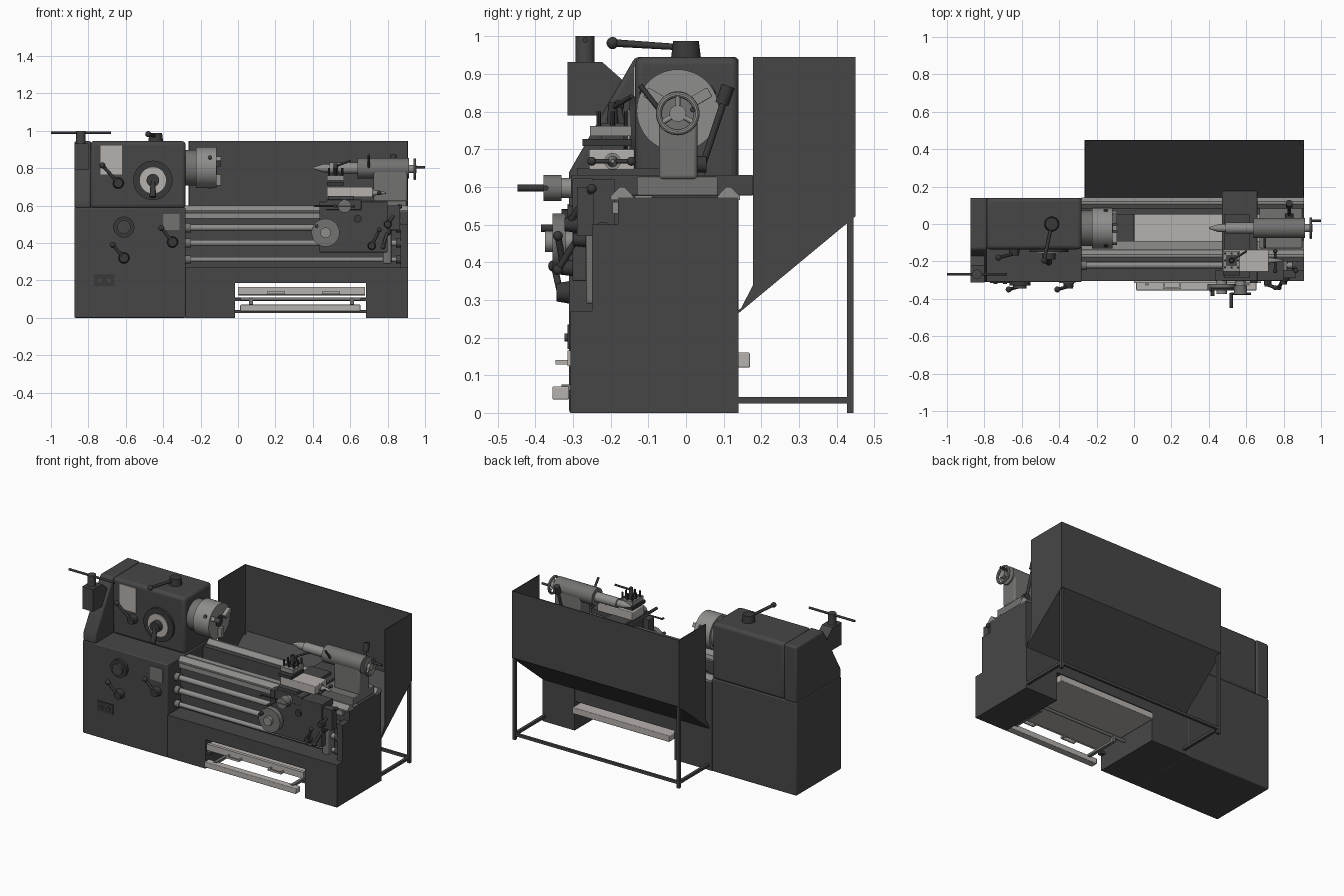
import bpy, bmesh, math
from mathutils import Vector

if "Cube" in bpy.data.objects:
    bpy.data.objects.remove(bpy.data.objects["Cube"])

def mat(name, r, g, b):
    m = bpy.data.materials.new(name)
    m.diffuse_color = (r, g, b, 1)
    m.use_nodes = True
    m.node_tree.nodes["Principled BSDF"].inputs["Base Color"].default_value = m.diffuse_color
    return m

BODY = mat("charcoal_paint", .062, .062, .062)
BLACK = mat("black_handles", .04, .04, .04)
MID = mat("grey_casting", .17, .17, .165)
STEEL = mat("machined_steel", .27, .27, .26)
PALE = mat("pale_metal", .47, .44, .42)

def finish(name, bm, m, bevel=0, smooth=False):
    bmesh.ops.recalc_face_normals(bm, faces=bm.faces)
    me = bpy.data.meshes.new(name)
    bm.to_mesh(me)
    bm.free()
    me.materials.append(m)
    ob = bpy.data.objects.new(name, me)
    bpy.context.collection.objects.link(ob)
    if bevel:
        b = ob.modifiers.new("bevel", 'BEVEL')
        b.width, b.segments = bevel, 3
    if smooth or bevel:
        bpy.ops.object.select_all(action='DESELECT')
        ob.select_set(True)
        bpy.context.view_layer.objects.active = ob
        bpy.ops.object.shade_smooth_by_angle(angle=math.radians(35))
    return ob

def box(name, x0, x1, y0, y1, z0, z1, m=BODY, bevel=0):
    return prism(name, [(y0, z0), (y1, z0), (y1, z1), (y0, z1)], x0, x1, m, bevel)

def prism(name, yz, x0, x1, m=BODY, bevel=0):
    bm = bmesh.new()
    a = [bm.verts.new((x0, y, z)) for y, z in yz]
    b = [bm.verts.new((x1, y, z)) for y, z in yz]
    bm.faces.new(a)
    bm.faces.new(b[::-1])
    for i in range(len(yz)):
        j = (i + 1) % len(yz)
        bm.faces.new((a[i], a[j], b[j], b[i]))
    return finish(name, bm, m, bevel)

def rod(name, p, q, r, m=STEEL, r2=None, n=32):
    p, q = Vector(p), Vector(q)
    bm = bmesh.new()
    bmesh.ops.create_cone(bm, cap_ends=True, segments=n, radius1=r,
                          radius2=r if r2 is None else r2, depth=(q - p).length)
    rot = (q - p).to_track_quat('Z', 'Y').to_matrix().to_4x4()
    rot.translation = (p + q) / 2
    bm.transform(rot)
    return finish(name, bm, m, smooth=True)

def ball(name, c, r, m=BLACK):
    bm = bmesh.new()
    bmesh.ops.create_uvsphere(bm, u_segments=16, v_segments=10, radius=r)
    bmesh.ops.translate(bm, vec=c, verts=bm.verts)
    return finish(name, bm, m, smooth=True)

def lever(name, hub, tip, r=.009, knob=.016, hub_r=.03):
    """hub on a front-facing wall, arm and ball knob"""
    x, y, z = hub
    rod(name + "_hub", (x, y, z), (x, y - .035, z), hub_r, BLACK, hub_r * .8)
    rod(name + "_arm", (x, y - .025, z), tip, r, BLACK, n=12)
    ball(name + "_knob", tip, knob)

# --- cabinet and bed ---
box("left_cabinet", -.875, -.28, -.31, .14, 0, .59, BODY, .006)
box("middle_cabinet", -.281, -.015, -.306, .138, 0, .27)
box("right_pedestal", .685, .91, -.306, .14, 0, .27)
box("front_beam", -.016, .686, -.306, -.09, .185, .27)
box("back_beam", -.016, .686, .05, .138, .185, .27)
box("front_bed_wall", -.281, .91, -.18, -.09, .269, .572)
box("back_bed_wall", -.281, .91, .05, .138, .269, .572)
box("bed_end_wall", .80, .91, -.09, .05, .269, .572)
box("bed_rib", -.09, 0, -.09, .05, .2, .5)
box("end_bracket", .87, .91, -.25, -.17, .269, .5)
for nm, y in (("front", -.17), ("back", .113)):
    prism(nm + "_vee_way", [(y - .03, .565), (y + .03, .565), (y + .03, .575),
          (y + .006, .6), (y - .006, .6), (y - .03, .575)], -.281, .91, STEEL)
box("flat_way", -.281, .91, -.135, -.09, .57, .577, STEEL)
box("gear_rack", -.281, .87, -.195, -.18, .53, .56, STEEL)

# --- feed rods ---
for i, (z, r) in enumerate(((.482, .017), (.4, .017), (.312, .014))):
    rod(f"feed_rod_{i}", (-.28, -.22, z), (.875, -.22, z), r)
    rod(f"rod_collar_{i}", (-.28, -.22, z), (-.25, -.22, z), r + .008, MID)
    rod(f"rod_bearing_{i}", (.845, -.22, z), (.872, -.22, z), r + .008, BODY)

# --- headstock ---
box("headstock", -.79, -.28, -.135, .14, .585, .945, BODY, .02)
prism("end_cover", [(-.31, .585), (.14, .585), (.14, .945), (-.135, .945), (-.31, .64)],
      -.875, -.785, BODY, .012)
prism("post_box", [(-.314, .79), (-.18, .79), (-.17, .885), (-.223, .932), (-.314, .932)],
      -.875, -.80)
rod("post_stub", (-.84, -.268, .93), (-.84, -.268, 1.0), .025, BODY)
rod("post_bar", (-1.0, -.268, .99), (-.68, -.268, .99), .007, BLACK, n=12)
rod("top_hub", (-.44, 0, .94), (-.44, 0, .988), .04, BLACK, .034)
rod("top_lever", (-.44, 0, .97), (-.48, -.19, .982), .008, BLACK, .01, n=12)
ball("top_lever_knob", (-.48, -.195, .982), .016)

# --- headstock dials, plates and levers ---
rod("speed_ring", (-.455, -.134, .735), (-.455, -.15, .735), .105, BLACK, n=48)
rod("speed_dial", (-.455, -.149, .735), (-.455, -.155, .735), .07, PALE, n=48)
rod("speed_hub", (-.455, -.154, .735), (-.455, -.19, .735), .034, BLACK)
rod("speed_handle", (-.455, -.18, .73), (-.455, -.205, .645), .012, BLACK, .018, n=16)
box("speed_plate", -.735, -.62, -.14, -.134, .765, .92, PALE)
lever("range_lever", (-.64, -.134, .72), (-.725, -.18, .815))
box("feed_plate", -.40, -.312, -.315, -.309, .47, .555, MID)
lever("feed_lever", (-.35, -.309, .405), (-.41, -.35, .48))
lever("thread_lever", (-.61, -.309, .32), (-.67, -.35, .39))
rod("feed_dial", (-.61, -.309, .485), (-.61, -.33, .485), .056, BLACK)
rod("feed_dial_cap", (-.61, -.329, .485), (-.61, -.345, .485), .036, BODY)
box("switch_panel", -.77, -.66, -.315, -.309, .17, .235, BLACK)
for x in (-.74, -.69):
    rod("switch_button", (x, -.314, .2), (x, -.322, .2), .011, BODY, n=16)

# --- chuck ---
AY, AZ = -.022, .803
rod("chuck_flange", (-.285, AY, AZ), (-.225, AY, AZ), .095, MID, n=48)
rod("chuck_body", (-.225, AY, AZ), (-.115, AY, AZ), .109, STEEL, n=48)
rod("chuck_bore", (-.116, AY, AZ), (-.113, AY, AZ), .035, BLACK)
for k in range(3):
    a = math.radians(30 + 120 * k)
    jaw = box("chuck_jaw", -.12, -.09, -.014, .014, .035, .098, STEEL, .003)
    jaw.rotation_euler.x = a + math.radians(30)
    jaw.location = (0, AY, AZ)
    s, c = math.sin(a), math.cos(a)
    rod("chuck_screw", (-.15, AY + .10 * c, AZ + .10 * s),
        (-.15, AY + .112 * c, AZ + .112 * s), .012, BLACK, n=16)

# --- carriage ---
box("saddle", .47, .66, -.305, .178, .577, .632, BODY, .004)
box("apron", .435, .80, -.302, -.245, .35, .622, BODY, .004)
box("apron_side", .79, .865, -.29, -.245, .47, .60)
box("apron_web", .47, .80, -.25, -.19, .5, .62)
rod("apron_wheel", (.468, -.32, .455), (.468, -.355, .455), .075, MID, n=40)
rod("apron_wheel_hub", (.468, -.30, .455), (.468, -.375, .455), .028, STEEL)
rod("apron_wheel_grip", (.42, -.35, .49), (.42, -.385, .49), .01, BLACK, n=16)
rod("apron_button", (.64, -.3, .53), (.64, -.315, .53), .02, BLACK)
lever("halfnut_lever", (.715, -.30, .385), (.755, -.34, .47), knob=.013, hub_r=.022)
lever("clutch_lever", (.80, -.288, .5), (.865, -.25, .595), knob=.013, hub_r=.022)
box("reverse_lever_bracket", .775, .82, -.265, -.2, .29, .5, MID, .006)
lever("reverse_lever", (.80, -.265, .46), (.775, -.34, .38), knob=.014, hub_r=.02)

# --- cross slide with crank ---
rod("cross_dial", (.57, -.30, .597), (.57, -.33, .597), .026, STEEL)
rod("cross_drum", (.57, -.33, .597), (.57, -.378, .597), .035, MID)
rod("cross_bar", (.515, -.372, .597), (.625, -.372, .597), .007, BLACK, n=12)
rod("cross_grip", (.52, -.37, .597), (.52, -.448, .597), .009, BLACK, n=16)
rod("cross_short_grip", (.41, -.36, .597), (.41, -.34, .597), .006, BLACK, n=12)
rod("cross_side_bar", (.41, -.345, .597), (.55, -.345, .597), .005, BLACK, n=12)
box("cross_slide", .48, .62, -.29, .05, .63, .65)
box("compound_slide", .475, .72, -.257, -.137, .645, .70, PALE, .004)
rod("compound_face", (.719, -.195, .668), (.728, -.195, .668), .022, STEEL)
rod("compound_screw", (.72, -.195, .668), (.79, -.195, .668), .016, STEEL, .005)
rod("compound_bar", (.755, -.25, .668), (.755, -.145, .668), .006, BLACK, n=12)
for y in (-.25, -.145):
    ball("compound_knob", (.755, y, .668), .012)

# --- tool post ---
TX, TY = .522, -.195
box("tool_post_base", TX - .045, TX + .045, TY - .08, TY + .05, .708, .727, BLACK)
box("tool_post_core", TX - .03, TX + .03, TY - .03, TY + .03, .69, .77, BODY)
box("tool_post_top", TX - .045, TX + .045, TY - .06, TY + .05, .735, .762, STEEL)
for i in (-1, 0, 1):
    for j in (-1, 0, 1):
        if i or j:
            rod("clamp_screw", (TX + i * .035, TY + j * .037, .76),
                (TX + i * .035, TY + j * .037, .80), .006, BLACK, n=8)
rod("tool_post_nut", (TX, TY, .76), (TX, TY, .825), .016, BLACK, .011, n=16)
rod("tool_post_handle", (TX, TY, .81), (TX + .08, TY + .05, .84), .006, BLACK, n=12)

# --- tailstock ---
box("tailstock_base", .67, .90, -.13, .085, .577, .627, MID, .004)
box("tailstock_column", .725, .905, -.072, .03, .62, .80, MID, .01)
rod("tailstock_barrel", (.64, AY, .80), (.915, AY, .80), .054, MID)
rod("quill", (.49, AY, .80), (.65, AY, .80), .03)
rod("centre_holder", (.455, AY, .80), (.49, AY, .80), .022, STEEL)
rod("centre_tip", (.455, AY, .80), (.40, AY, .80), .022, STEEL, .004)
rod("handwheel_boss", (.91, AY, .795), (.955, AY, .795), .022)
bpy.ops.mesh.primitive_torus_add(location=(.945, AY, .795), rotation=(0, math.pi / 2, 0),
    major_radius=.05, minor_radius=.008, major_segments=40, minor_segments=10)
wheel = bpy.context.object
wheel.name = "tailstock_handwheel"
wheel.data.materials.append(STEEL)
bpy.ops.object.shade_smooth_by_angle()
for k in range(3):
    a = math.radians(90 + 120 * k)
    rod("handwheel_spoke", (.945, AY, .795),
        (.945, AY + .05 * math.cos(a), .795 + .05 * math.sin(a)), .007, STEEL, n=12)
rod("handwheel_grip", (.945, AY + .04, .805), (1.0, AY + .04, .805), .007, BLACK, n=16)
rod("tailstock_clamp", (.83, .03, .66), (.83, .055, .66), .022, BLACK)
rod("tailstock_clamp_arm", (.83, .045, .66), (.83, .098, .82), .009, BLACK, n=12)
rod("tailstock_clamp_grip", (.83, .095, .82), (.83, .112, .868), .018, BLACK, n=16)
rod("quill_lock", (.70, AY - .045, .80), (.70, AY - .10, .87), .007, BLACK, n=12)

# --- splash guard and stand ---
side = [(.14, .265), (.178, .34), (.178, .945), (.45, .945), (.45, .522)]
prism("guard_left_side", side, -.265, -.259)
prism("guard_right_side", side, .904, .91)
box("guard_back", -.262, .907, .444, .45, .522, .945)
prism("guard_slope", [(.14, .265), (.45, .522), (.45, .53), (.14, .273)], -.262, .907)
for x in (-.263, .89):
    box("guard_leg", x, x + .018, .427, .445, 0, .52)
    box("guard_foot_rail", x, x + .018, .138, .43, .025, .042)
box("guard_long_rail", -.26, .905, .428, .444, .025, .042)

# --- coolant tray and foot pedal ---
box("chip_tray", 0, .68, -.30, .17, .12, .16, PALE, .004)
box("chip_tray_lip", 0, .68, -.315, -.295, .125, .165, PALE)
for x in (.155, .45):
    box("tray_handle_bar", x, x + .095, -.347, -.338, .128, .14, PALE)
    for e in (x, x + .086):
        box("tray_handle_end", e, e + .009, -.34, -.31, .128, .14, PALE)
box("foot_pedal", .012, .655, -.355, -.31, .035, .07, PALE, .004)
rod("pedal_shaft", (-.02, -.10, .1), (.69, -.10, .1), .009, MID, n=16)
for x in (.06, .60):
    box("pedal_arm", x, x + .02, -.33, -.09, .06, .075, MID)
    box("pedal_arm_link", x, x + .02, -.11, -.09, .06, .105, MID)
for x in (-.015, .655):
    box("pedal_stop", x, x + .03, -.30, -.27, .09, .105, BODY)
